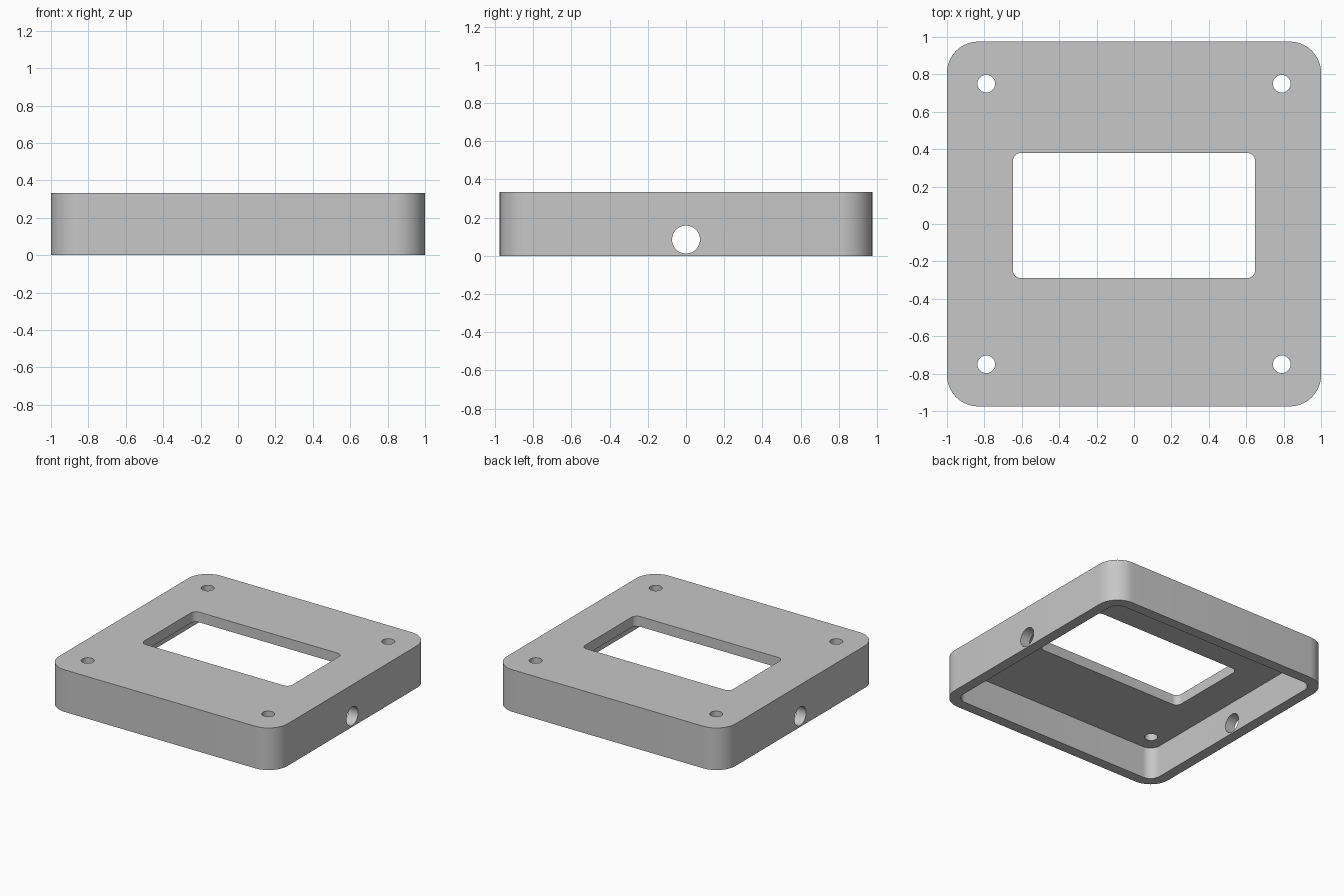
import bpy, bmesh, math
from mathutils import Matrix, Vector

cube = bpy.data.objects.get("Cube")
if cube:
    bpy.data.objects.remove(cube, do_unlink=True)

HALF_X, HALF_Y, HEIGHT = 1.0, 0.975, 0.333
WALL, CEILING, CORNER = 0.083, 0.252, 0.167

grey = bpy.data.materials.new("plain grey")
grey.use_nodes = True
colour = (0.57, 0.57, 0.57, 1)
grey.diffuse_color = colour
grey.node_tree.nodes["Principled BSDF"].inputs["Base Color"].default_value = colour


def make_object(name, bm):
    bmesh.ops.recalc_face_normals(bm, faces=bm.faces)
    mesh = bpy.data.meshes.new(name)
    bm.to_mesh(mesh)
    bm.free()
    mesh.materials.append(grey)
    obj = bpy.data.objects.new(name, mesh)
    bpy.context.collection.objects.link(obj)
    return obj


def rounded_block(name, half_x, half_y, z0, z1, radius, y=0, segments=16):
    """Box whose four upright edges are rounded."""
    bm = bmesh.new()
    bmesh.ops.create_cube(bm, size=1)
    bmesh.ops.scale(bm, vec=(2 * half_x, 2 * half_y, z1 - z0), verts=bm.verts)
    bmesh.ops.translate(bm, vec=(0, y, (z0 + z1) / 2), verts=bm.verts)
    upright = [e for e in bm.edges
               if abs((e.verts[0].co - e.verts[1].co).normalized().z) > 0.9]
    bmesh.ops.bevel(bm, geom=upright, offset=radius, segments=segments,
                    profile=0.5, affect='EDGES')
    return make_object(name, bm)


def rod(name, centre, radius, length, turn=None):
    bm = bmesh.new()
    matrix = Matrix.Translation(Vector(centre)) @ (turn or Matrix())
    bmesh.ops.create_cone(bm, cap_ends=True, segments=48, radius1=radius,
                          radius2=radius, depth=length, matrix=matrix)
    return make_object(name, bm)


# Outer shell
cover = rounded_block("frame_cover", HALF_X, HALF_Y, 0, HEIGHT, CORNER)

# Hollow underside, window, cable hole and four screw holes
cutters = [
    rounded_block("hollow_cutter", HALF_X - WALL, HALF_Y - WALL,
                  -0.1, CEILING, CORNER - WALL),
    rounded_block("window_cutter", 0.648, 0.335, 0.1, 0.5, 0.045, y=0.045, segments=8),
    rod("cable_hole_cutter", (0, 0, 0.085), 0.073, 2.4,
        Matrix.Rotation(math.pi / 2, 4, 'Y')),
]
for sx in (-1, 1):
    for sy in (-1, 1):
        cutters.append(rod("screw_hole_cutter", (0.79 * sx, 0.75 * sy, 0.3), 0.047, 0.4))

bpy.ops.object.select_all(action='DESELECT')
bpy.context.view_layer.objects.active = cover
cover.select_set(True)
for cutter in cutters:
    cutter.hide_render = True
    mod = cover.modifiers.new(cutter.name, 'BOOLEAN')
    mod.operation = 'DIFFERENCE'
    mod.solver = 'EXACT'
    mod.object = cutter
    bpy.ops.object.modifier_apply(modifier=mod.name)
    bpy.data.objects.remove(cutter, do_unlink=True)

bpy.ops.object.shade_smooth_by_angle(angle=math.radians(30))
